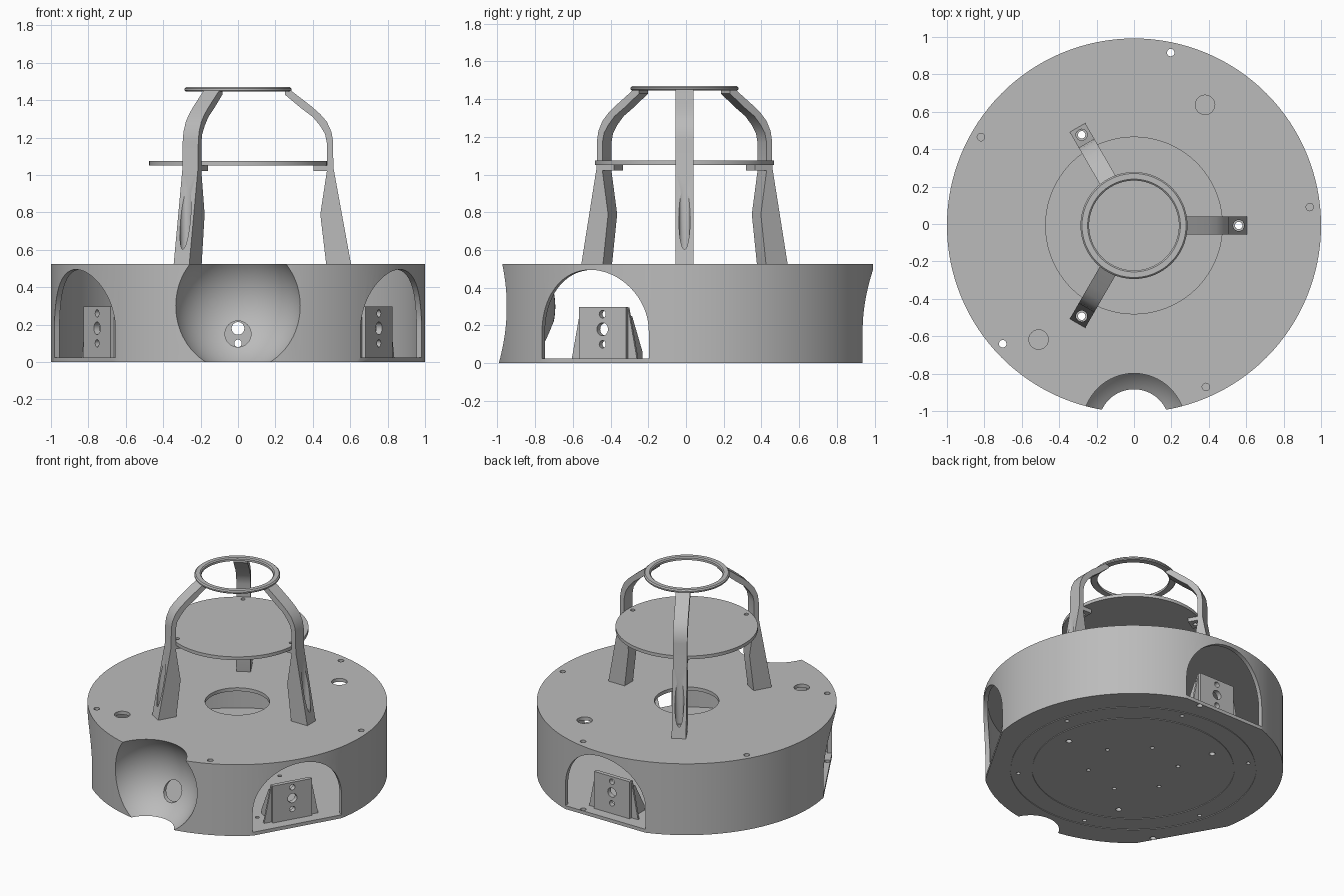
import bpy, bmesh
from math import cos, sin, pi, radians
from mathutils import Matrix, Vector

cube = bpy.data.objects.get("Cube")
if cube:
    bpy.data.objects.remove(cube, do_unlink=True)

grey = bpy.data.materials.new("plain grey")
grey.use_nodes = True
colour = (0.5, 0.5, 0.5, 1)
grey.diffuse_color = colour
grey.node_tree.nodes["Principled BSDF"].inputs["Base Color"].default_value = colour

SHIFT = Vector((0, -0.008, 0))
SPHERE = Vector((0, -1.065, 0.3))
UP = Matrix.Identity(4)
finished = []


def finish(name, bm):
    bmesh.ops.recalc_face_normals(bm, faces=bm.faces)
    mesh = bpy.data.meshes.new(name)
    bm.to_mesh(mesh)
    bm.free()
    mesh.materials.append(grey)
    ob = bpy.data.objects.new(name, mesh)
    bpy.context.collection.objects.link(ob)
    return ob


def frame(u, v, w):
    return Matrix((u, v, w)).transposed().to_4x4()


def facing(deg):
    """Axes: tangent, up, outward."""
    a = radians(deg)
    return frame((-sin(a), cos(a), 0), (0, 0, 1), (cos(a), sin(a), 0))


def side_on(deg):
    """Axes: outward, up, tangent."""
    a = radians(deg)
    return frame((cos(a), sin(a), 0), (0, 0, 1), (-sin(a), cos(a), 0))


def circle(r, x=0, y=0, n=24):
    return [(x + r * cos(2 * pi * i / n), y + r * sin(2 * pi * i / n)) for i in range(n)]


def prism(name, pts, lo, hi, axes=UP):
    bm = bmesh.new()
    bottom = [bm.verts.new(axes @ Vector((x, y, lo))) for x, y in pts]
    top = [bm.verts.new(axes @ Vector((x, y, hi))) for x, y in pts]
    bm.faces.new(bottom)
    bm.faces.new(top)
    for i in range(len(pts)):
        j = (i + 1) % len(pts)
        bm.faces.new((bottom[i], bottom[j], top[j], top[i]))
    return finish(name, bm)


def lathe(name, profile, n=128):
    """Closed ring profile, or a solid one when it touches the axis."""
    bm = bmesh.new()
    verts = [bm.verts.new((r, 0, z)) for r, z in profile]
    edges = [bm.edges.new((verts[i], verts[(i + 1) % len(verts)])) for i in range(len(verts))
             if profile[i][0] + profile[(i + 1) % len(verts)][0] > 0]
    bmesh.ops.spin(bm, geom=verts + edges, cent=(0, 0, 0), axis=(0, 0, 1),
                   angle=2 * pi, steps=n, use_merge=False)
    bmesh.ops.remove_doubles(bm, verts=bm.verts, dist=0.0001)
    return finish(name, bm)


def ball(name, r):
    bm = bmesh.new()
    bmesh.ops.create_uvsphere(bm, u_segments=64, v_segments=40, radius=r,
                              matrix=Matrix.Translation(SPHERE))
    return finish(name, bm)


def combine(target, tool, mode="DIFFERENCE"):
    tool.hide_render = True
    mod = target.modifiers.new("shape", "BOOLEAN")
    mod.operation, mod.solver, mod.object = mode, "EXACT", tool
    bpy.context.view_layer.objects.active = target
    bpy.ops.object.modifier_apply(modifier=mod.name)
    bpy.data.objects.remove(tool, do_unlink=True)


def drill(target, r, x, y, lo, hi, axes=UP):
    combine(target, prism("drill", circle(r, x, y), lo, hi, axes))


def polar(r, deg):
    return r * cos(radians(deg)), r * sin(radians(deg))


# Hollow drum: outer wall, top plate with central opening, floor with two grooves
body = lathe("drum_body", [
    (0, 0), (0.67, 0), (0.67, 0.005), (0.677, 0.005), (0.677, 0),
    (0.815, 0), (0.815, 0.005), (0.822, 0.005), (0.822, 0), (1, 0), (1, 0.525),
    (0.215, 0.525), (0.215, 0.5), (0.97, 0.5), (0.97, 0.025), (0, 0.025)])

# Spherical scoop at the front, with its own thin wall
bowl = ball("bowl", 0.38)
combine(bowl, prism("limit", circle(0.985, n=128), 0.01, 0.51), "INTERSECT")
combine(body, bowl, "UNION")
combine(body, ball("scoop", 0.355))
drill(body, 0.07, 0, 0.15, 0.6, 0.9, facing(-90))

# Three wheel arches
W = 0.327
arch = [(-W, 0.025)] + [(-W * cos(pi * i / 32), 0.168 + W * sin(pi * i / 32))
                        for i in range(33)] + [(W, 0.025)]
for deg in (-30, 90, 210):
    combine(body, prism("arch", arch, 0.85, 1.2, facing(deg)))
    combine(body, prism("sill", [(-W, -0.1), (W, -0.1), (W, 0.1), (-W, 0.1)],
                        0.945, 1.2, facing(deg)))

# Holes in the top plate and floor
for deg in (6, 78, 150, 222, 294):
    drill(body, 0.02, *polar(0.945, deg), -0.1 if deg in (78, 222) else 0.3, 0.7)
for x, y in ((0.38, 0.645), (-0.51, -0.61)):
    drill(body, 0.052, x, y, 0.3, 0.7)
for k in range(6):
    drill(body, 0.014, *polar(0.3, 60 * k + 15), -0.1, 0.1)
    drill(body, 0.014, *polar(0.77, 60 * k + 15), -0.1, 0.1)
for deg in (0, 120, 240):
    drill(body, 0.02, *polar(0.56, deg), -0.1, 0.7)
finished.append(body)

# Motor brackets behind the arches
for i, deg in enumerate((-30, 90, 210)):
    axes = facing(deg)
    front = prism(f"bracket_face_{i}", [(-0.145, 0.02), (0.145, 0.02),
                                        (0.145, 0.297), (-0.145, 0.297)], 0.85, 0.87, axes)
    back = prism(f"bracket_back_{i}", [(-0.2, 0.02), (0.2, 0.02),
                                       (0.145, 0.294), (-0.145, 0.294)], 0.835, 0.85, axes)
    for plate in (front, back):
        for z, r in ((0.26, 0.02), (0.18, 0.034), (0.1, 0.02)):
            drill(plate, r, 0, z, 0.8, 0.9, axes)
        finished.append(plate)
    for side in (-1, 1):
        finished.append(prism(
            f"bracket_gusset_{i}", [(0.84, 0.02), (0.84, 0.25), (0.81, 0.25), (0.7, 0.06), (0.7, 0.02)],
            side * 0.135 - 0.012, side * 0.135 + 0.012, side_on(deg)))

# Three legs curving in to the top ring
leg_profile = [
    (0.605, 0.52), (0.51, 1.04), (0.508, 1.18), (0.5, 1.23), (0.475, 1.285), (0.44, 1.325),
    (0.395, 1.365), (0.283, 1.452), (0.25, 1.452), (0.25, 1.43), (0.34, 1.355),
    (0.4, 1.31), (0.44, 1.262), (0.465, 1.22), (0.475, 1.17), (0.475, 1.02),
    (0.44, 0.79), (0.472, 0.52)]
disc = lathe("upper_disc", [(0, 1.05), (0.475, 1.05), (0.475, 1.074), (0, 1.074)])
for i, deg in enumerate((0, 120, 240)):
    leg = prism(f"leg_{i}", leg_profile, -0.048, 0.048, side_on(deg))
    drill(leg, 0.03, *polar(0.56, deg), 0.6, 1.04)
    drill(leg, 0.02, *polar(0.56, deg), 0.4, 0.7)
    tab = prism(f"disc_tab_{i}", [(0.405, 1.022), (0.48, 1.022), (0.48, 1.05), (0.405, 1.05)],
                -0.048, 0.048, side_on(deg))
    for part in (tab, disc):
        drill(part, 0.015, *polar(0.44, deg), 0.9, 1.2)
    finished += [leg, tab]
finished.append(disc)

# Top ring with softened edges
finished.append(lathe("top_ring", [
    (0.24, 1.447), (0.28, 1.447), (0.286, 1.453), (0.286, 1.462),
    (0.278, 1.47), (0.248, 1.47), (0.24, 1.463)], 96))

bpy.ops.object.select_all(action="DESELECT")
for ob in finished:
    ob.location = SHIFT
    ob.select_set(True)
bpy.context.view_layer.objects.active = body
bpy.ops.object.shade_smooth_by_angle(angle=radians(30))
